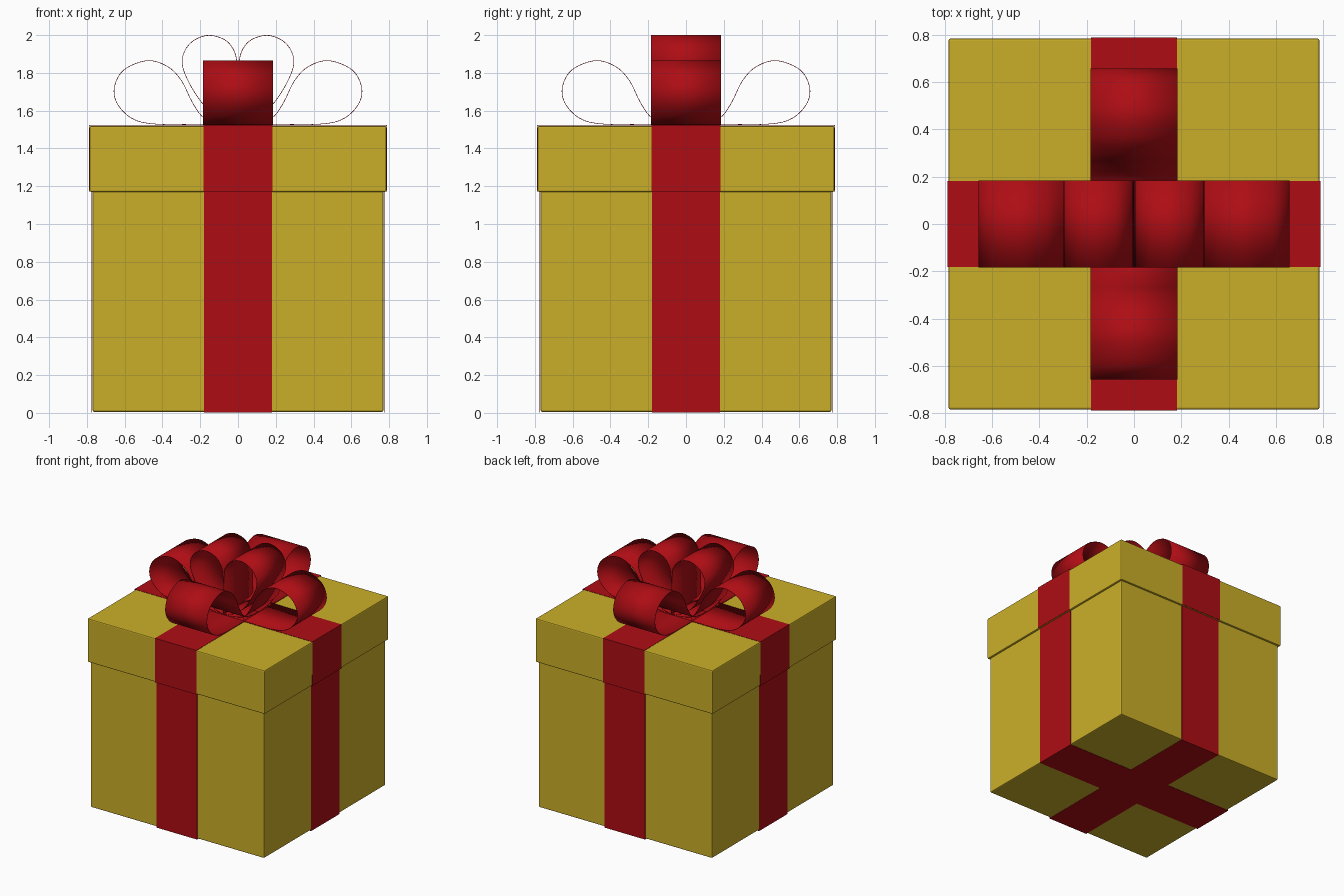
import bpy, bmesh, math
from mathutils import Vector, Matrix

if "Cube" in bpy.data.objects:
    bpy.data.objects.remove(bpy.data.objects["Cube"])


def material(name, rgb):
    m = bpy.data.materials.new(name)
    m.diffuse_color = (*rgb, 1)
    m.use_nodes = True
    m.node_tree.nodes["Principled BSDF"].inputs["Base Color"].default_value = m.diffuse_color
    return m


GOLD = material("gold_paper", (0.60, 0.43, 0.022))
RED = material("red_ribbon", (0.42, 0.004, 0.007))


def add_object(name, bm, mat):
    bmesh.ops.recalc_face_normals(bm, faces=bm.faces)
    mesh = bpy.data.meshes.new(name)
    bm.to_mesh(mesh)
    bm.free()
    mesh.materials.append(mat)
    obj = bpy.data.objects.new(name, mesh)
    bpy.context.collection.objects.link(obj)
    return obj


def box(name, half, z0, z1):
    bm = bmesh.new()
    bmesh.ops.create_cube(bm, size=1, matrix=Matrix.Translation((0, 0, (z0 + z1) / 2))
                          @ Matrix.Diagonal((2 * half, 2 * half, z1 - z0, 1)))
    obj = add_object(name, bm, GOLD)
    bev = obj.modifiers.new("soft_edges", 'BEVEL')
    bev.width, bev.segments = 0.008, 2
    return obj


def ribbon(name, path, half_width, angle, smooth=False):
    """Sweep an (x, z) path sideways into a thin strip, turned about z."""
    bm = bmesh.new()
    rows = [[bm.verts.new((x, s * half_width, z)) for s in (-1, 1)] for x, z in path]
    for a, b in zip(rows, rows[1:]):
        bm.faces.new((a[0], b[0], b[1], a[1])).smooth = smooth
    bmesh.ops.rotate(bm, verts=bm.verts, matrix=Matrix.Rotation(angle, 3, 'Z'))
    obj = add_object(name, bm, RED)
    sol = obj.modifiers.new("thickness", 'SOLIDIFY')
    sol.thickness, sol.offset = 0.003, 0
    return obj


def spline(pts, steps=6):
    """Catmull-Rom curve through the points."""
    p = [Vector(q) for q in pts]
    p = [2 * p[0] - p[1]] + p + [2 * p[-1] - p[-2]]
    out = []
    for a, b, c, d in zip(p, p[1:], p[2:], p[3:]):
        for i in range(steps):
            t = i / steps
            out.append(0.5 * (2 * b + (c - a) * t + (2 * a - 5 * b + 4 * c - d) * t * t
                              + (3 * b - a - 3 * c + d) * t ** 3))
    return out + [p[-2]]


# Box body and overhanging lid
box("box_body", 0.77, 0.006, 1.20)
box("box_lid", 0.785, 1.17, 1.519)

# Ribbon bands crossing over the lid and under the body
lid_path = [(-0.788, 1.17), (-0.788, 1.522), (0.788, 1.522), (0.788, 1.17)]
body_path = [(-0.774, 1.18), (-0.774, 0.002), (0.774, 0.002), (0.774, 1.18)]
for tag, ang in (("across", 0), ("lengthwise", math.pi / 2)):
    ribbon("lid_band_" + tag, lid_path, 0.183, ang)
    ribbon("body_band_" + tag, body_path, 0.18, ang)

# Bow: four large low loops and two small upright loops
large = [(0, 1.53), (0.2, 1.528), (0.42, 1.528), (0.55, 1.553), (0.635, 1.63),
         (0.655, 1.72), (0.605, 1.815), (0.48, 1.865), (0.37, 1.832), (0.297, 1.755),
         (0.245, 1.65), (0.185, 1.566), (0.1, 1.54), (0, 1.532)]
small = [(0, 1.535), (0.09, 1.56), (0.185, 1.635), (0.265, 1.76), (0.296, 1.865),
         (0.255, 1.955), (0.164, 1.998), (0.07, 1.975), (0.018, 1.91), (0.004, 1.82),
         (0.003, 1.67), (0, 1.535)]
for i in range(4):
    ribbon(f"large_bow_loop_{i + 1}", spline(large), 0.185, i * math.pi / 2, True)
for i in range(2):
    ribbon(f"small_bow_loop_{i + 1}", spline(small), 0.185, i * math.pi, True)
